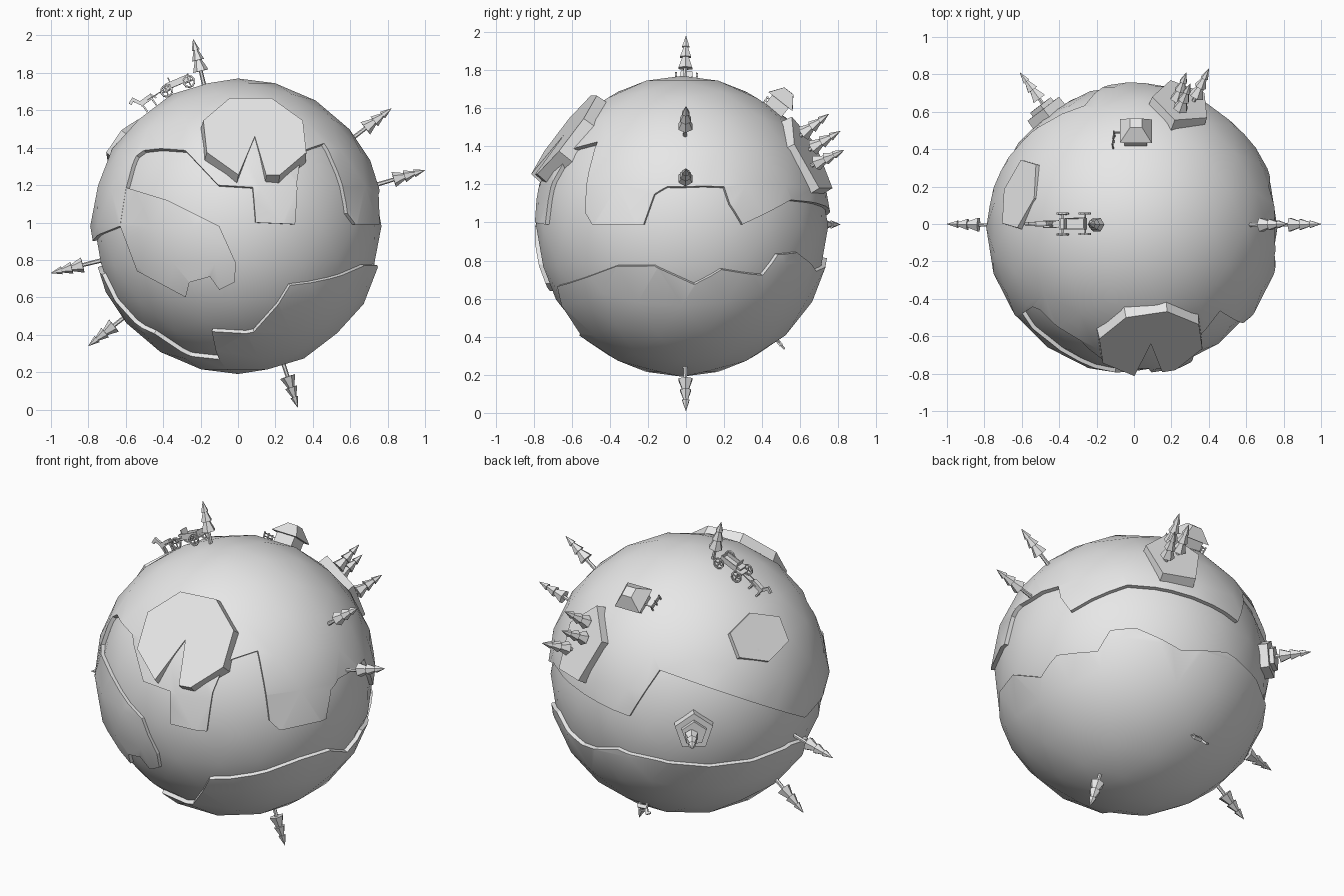
import bpy, bmesh
from math import sin, cos, pi, radians, sqrt
from mathutils import Vector, Matrix

if "Cube" in bpy.data.objects:
    bpy.data.objects.remove(bpy.data.objects["Cube"])

CENTRE = Vector((0, -0.02, 0.98))
SEA, LAND = 0.767, 0.79

grey = bpy.data.materials.new("plain grey")
grey.use_nodes = True
grey.diffuse_color = (0.8, 0.8, 0.8, 1)
grey.node_tree.nodes["Principled BSDF"].inputs["Base Color"].default_value = (0.8, 0.8, 0.8, 1)


def finish(name, bm, smooth=False):
    bmesh.ops.recalc_face_normals(bm, faces=bm.faces)
    mesh = bpy.data.meshes.new(name)
    bm.to_mesh(mesh)
    bm.free()
    mesh.materials.append(grey)
    obj = bpy.data.objects.new(name, mesh)
    bpy.context.collection.objects.link(obj)
    if smooth:
        smooth_shade(obj)
    return obj


def smooth_shade(obj):
    bpy.ops.object.select_all(action="DESELECT")
    obj.select_set(True)
    bpy.context.view_layer.objects.active = obj
    bpy.ops.object.shade_smooth_by_angle(angle=radians(30))


def frame(direction, dist, forward=(0, 0, 1)):
    """Local axes on the globe: x forward, y sideways, z outward."""
    n = Vector(direction).normalized()
    f = Vector(forward)
    t = (f - n * f.dot(n)).normalized()
    s = n.cross(t)
    m = Matrix((t, s, n)).transposed().to_4x4()
    m.translation = CENTRE + n * dist
    return m


def box(bm, m, pos, size, turn=0):
    mat = m @ Matrix.Translation(pos) @ Matrix.Rotation(turn, 4, "Y") @ Matrix.Diagonal((*size, 1))
    bmesh.ops.create_cube(bm, size=1, matrix=mat)


def cone(bm, m, z0, z1, r0, r1, sides=6):
    bmesh.ops.create_cone(bm, cap_ends=True, segments=sides, radius1=r0, radius2=r1, depth=z1 - z0,
                          matrix=m @ Matrix.Translation((0, 0, (z0 + z1) / 2)))


def prism(bm, m, outline, z0, z1, taper=1):
    low = [bm.verts.new(m @ Vector((x, y, z0))) for x, y in outline]
    top = [bm.verts.new(m @ Vector((x * taper, y * taper, z1))) for x, y in outline]
    bm.faces.new(low)
    bm.faces.new(top)
    for i in range(len(low)):
        j = (i + 1) % len(low)
        bm.faces.new((low[i], low[j], top[j], top[i]))


def globe(name, radius):
    bm = bmesh.new()
    bmesh.ops.create_icosphere(bm, subdivisions=3, radius=radius, matrix=Matrix.Translation(CENTRE))
    return finish(name, bm, True)


def land(name, cutter_bm, radius=LAND):
    """Raised land: a slightly larger globe kept only inside the cutter."""
    obj = globe(name, radius)
    cutter = finish(name + "_cutter", cutter_bm)
    cutter.hide_render = True
    mod = obj.modifiers.new("coast", "BOOLEAN")
    mod.operation, mod.solver, mod.object = "INTERSECT", "EXACT", cutter
    bpy.context.view_layer.objects.active = obj
    bpy.ops.object.modifier_apply(modifier=mod.name)
    bpy.data.objects.remove(cutter)
    smooth_shade(obj)


def coast_cutter(coast, apex):
    bm = bmesh.new()
    mid, tip = bm.verts.new(CENTRE), bm.verts.new(CENTRE + Vector((0, 0, apex)))
    ring = []
    for lon, z in coast:
        dz, a = z - CENTRE.z, radians(lon)
        h = sqrt(LAND ** 2 - dz ** 2)
        ring.append(bm.verts.new(CENTRE + Vector((h * cos(a), h * sin(a), dz)) * 2.5))
    for i, v in enumerate(ring):
        w = ring[(i + 1) % len(ring)]
        bm.faces.new((mid, v, w))
        bm.faces.new((tip, w, v))
    return bm


# Globe and its continents; coasts are (longitude, height)
globe("sea", SEA)
north = [(0, 1.19), (17, 1.19), (19, 1.1), (24, .99), (48, 1.12), (100, 1.04), (112, 1.32),
         (182, .9), (217, .98), (218, 1.36), (221, 1.39), (245, 1.39), (262, 1.2), (276, 1.19),
         (277, 1), (293, .99), (295, 1.22), (300, 1.38), (316, 1.43), (318, 1.2), (319, 1.05),
         (323, .99), (345, .99), (349, 1.15), (354, 1.19)]
south = [(5, .67), (16, .75), (35, .72), (41, .83), (52, .84), (72, .74), (94, .81), (113, .78),
         (145, .74), (175, .76), (190, .72), (200, .46), (212, .4), (225, .28), (252, .26),
         (255, .41), (279, .41), (293, .66), (333, .77), (349, .77)]
land("north_land", coast_cutter(north, 5))
land("south_land", coast_cutter(south, -5))

# Front peninsula, as (x, z)
tongue = [(-.64, 1.2), (-.38, 1.12), (-.1, .98), (-.01, .78), (-.02, .68), (-.1, .64),
          (-.15, .71), (-.26, .68), (-.28, .6), (-.54, .74), (-.63, .98)]
bm = bmesh.new()
front = frame((0, -1, 0), 0)
prism(bm, front, [(z - CENTRE.z, x) for x, z in tongue], 0.1, 1.2)
# the frame's sideways axis may point to either side, so keep x as given
for v in bm.verts:
    v.co.x *= 1 if front.col[1].x > 0 else -1
land("peninsula", bm, LAND - .001)


# Flat raised plates
def plate(name, direction, outline, top, depth=.12, taper=.97):
    bm = bmesh.new()
    prism(bm, frame(direction, top), outline, -depth, 0, taper)
    finish(name, bm)


def ring(sides, rx, ry, start=0):
    return [(rx * cos(start + 2 * pi * i / sides), ry * sin(start + 2 * pi * i / sides)) for i in range(sides)]


octagon = ring(8, .29, .3, pi / 8)
octagon[4:4] = [(-.27, .04), (0, 0)] if frame((0, -1, 0), 0).col[1].x > 0 else [(0, 0), (-.27, -.04)]
plate("octagon_plateau", (.09, -.62, .48), octagon, .79)
plate("grove_plateau", (.25, .66, .36), ring(5, .24, .17), .81)
plate("west_plateau", (-.61, .18, .45), ring(6, .15, .21), .785)
plate("island_base", (-.58, .76, .01), ring(5, .115, .115), .80)
plate("island_step", (-.58, .76, .01), ring(5, .075, .075), .825)


# Trees, placed by their tips
def tree(name, tip):
    ray = Vector(tip) - CENTRE
    up = (0, 1, 0)
    m = frame(ray, ray.length, up)
    bm = bmesh.new()
    cone(bm, m, -.28, -.15, .012, .01)
    for low, high, r in ((-.175, -.07, .042), (-.115, -.03, .033), (-.06, 0, .022)):
        cone(bm, m, low, high, r, .001)
    finish(name, bm)


tips = [(-.24, 0, 1.98), (.82, 0, 1.61), (1, 0, 1.28), (-1, 0, .73), (-.8, 0, .34), (.32, 0, .01),
        (-.61, .81, .99), (.3, .75, 1.57), (.4, .83, 1.38), (.28, .81, 1.48)]
for i, tip in enumerate(tips):
    tree(f"tree_{i + 1}", tip)

# House with a truncated hip roof
m = frame((.01, .52, .66), .79, (1, 0, 0))
bm = bmesh.new()
box(bm, m, (0, 0, 0), (.12, .11, .12))
finish("house_walls", bm)
bm = bmesh.new()
eave = [(-.085, -.08), (.085, -.08), (.085, .08), (-.085, .08)]
prism(bm, m, eave, .045, .115, .38)
finish("house_roof", bm)

# Fence beside the house
m = frame((-.11, .47, .64), .785, (0, 1, 0))
bm = bmesh.new()
for x in (-.04, 0, .04):
    box(bm, m, (x, 0, .015), (.007, .007, .05))
for z in (.015, .032):
    box(bm, m, (0, 0, z), (.09, .005, .006))
box(bm, m, (.04, -.025, .028), (.006, .05, .006))
finish("fence", bm)


# Four-legged animals
def animal(name, direction, dist, forward, scale):
    m = frame(direction, dist, forward) @ Matrix.Scale(scale, 4)
    bm = bmesh.new()
    box(bm, m, (0, 0, .05), (.075, .026, .028))
    for x in (-.03, .03):
        for y in (-.009, .009):
            box(bm, m, (x, y, .02), (.009, .008, .05))
    box(bm, m, (.044, 0, .073), (.018, .016, .05), .5)
    box(bm, m, (.064, 0, .09), (.038, .015, .016), .4)
    box(bm, m, (-.044, 0, .045), (.008, .008, .04), .4)
    finish(name, bm)


animal("horse", (-.46, .02, .63), .785, (-1, 0, 0), 1)
animal("small_animal", (-.05, .5, -.6), .765, (-1, 0, 0), .75)

# Wagon
m = frame((-.31, .02, .72), .785, (-1, 0, 0))
bm = bmesh.new()
box(bm, m, (0, 0, .04), (.16, .06, .012))
for y in (-.029, .029):
    box(bm, m, (-.02, y, .056), (.11, .005, .024))
    box(bm, m, (.12, y * .6, .035), (.12, .005, .005), .15)
box(bm, m, (-.075, 0, .056), (.006, .06, .03))
box(bm, m, (.045, 0, .062), (.03, .055, .012))
box(bm, m, (.03, 0, .078), (.006, .055, .03))
for x in (-.065, .065):
    box(bm, m, (x, 0, .03), (.008, .12, .008))
finish("wagon_body", bm)

bm = bmesh.new()
for x in (-.065, .065):
    for y in (-.055, .055):
        wheel = m @ Matrix.Translation((x, y, .03)) @ Matrix.Rotation(pi / 2, 4, "X")
        outer, inner = ring(10, .034, .034), ring(10, .026, .026)
        rims = [[bm.verts.new(wheel @ Vector((*p, z))) for p in loop]
                for loop, z in ((outer, -.005), (outer, .005), (inner, .005), (inner, -.005))]
        for a in range(4):
            for i in range(10):
                r, s, j = rims[a], rims[(a + 1) % 4], (i + 1) % 10
                bm.faces.new((r[i], r[j], s[j], s[i]))
        for k in range(2):
            box(bm, m, (x, y, .03), (.056, .005, .006), k * pi / 2)
finish("wagon_wheels", bm)
